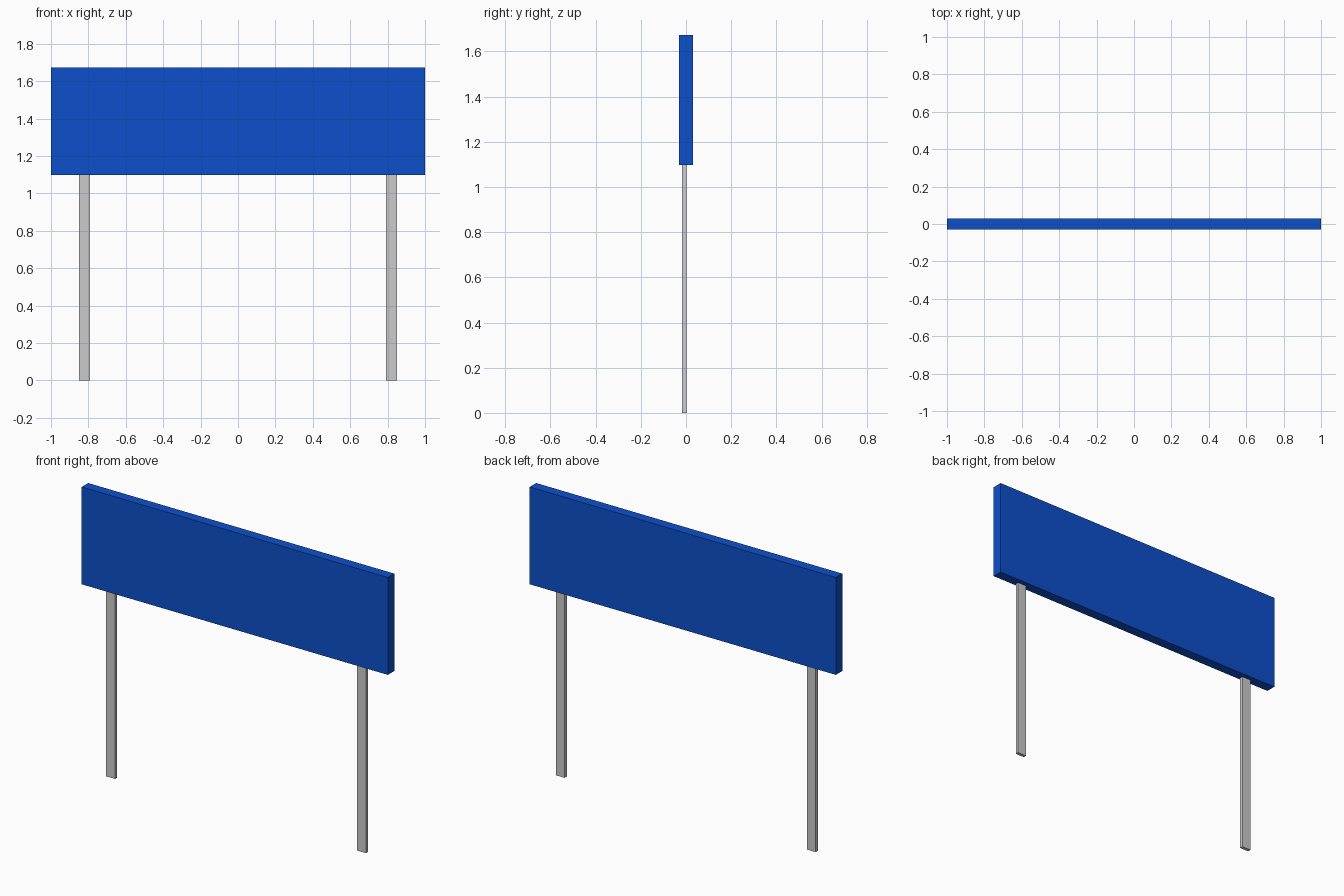
import bpy

if "Cube" in bpy.data.objects:
    bpy.data.objects.remove(bpy.data.objects["Cube"])


def box(name, lo, hi, color=None):
    """Axis-aligned box between two corners."""
    center = [(a + b) / 2 for a, b in zip(lo, hi)]
    bpy.ops.mesh.primitive_cube_add(size=1, location=center)
    obj = bpy.context.object
    obj.name = name
    obj.scale = [b - a for a, b in zip(lo, hi)]
    bpy.ops.object.transform_apply(location=False, rotation=False, scale=True)
    if color:
        mat = bpy.data.materials.new(name + "_paint")
        mat.diffuse_color = color
        mat.use_nodes = True
        mat.node_tree.nodes["Principled BSDF"].inputs["Base Color"].default_value = mat.diffuse_color
        obj.data.materials.append(mat)
    return obj


BOARD_BOTTOM, BOARD_TOP = 1.098, 1.673
POST_X, POST_HALF = 0.82, 0.029

# Blue sign panel
box("sign_board", (-1, -0.03, BOARD_BOTTOM), (1, 0.03, BOARD_TOP),
    (0.004, 0.08, 0.6, 1))

# Flat grey posts, set slightly forward of the panel centre
for side, x in (("left", -POST_X), ("right", POST_X)):
    box(side + "_post", (x - POST_HALF, -0.018, 0),
        (x + POST_HALF, 0.002, BOARD_BOTTOM))
